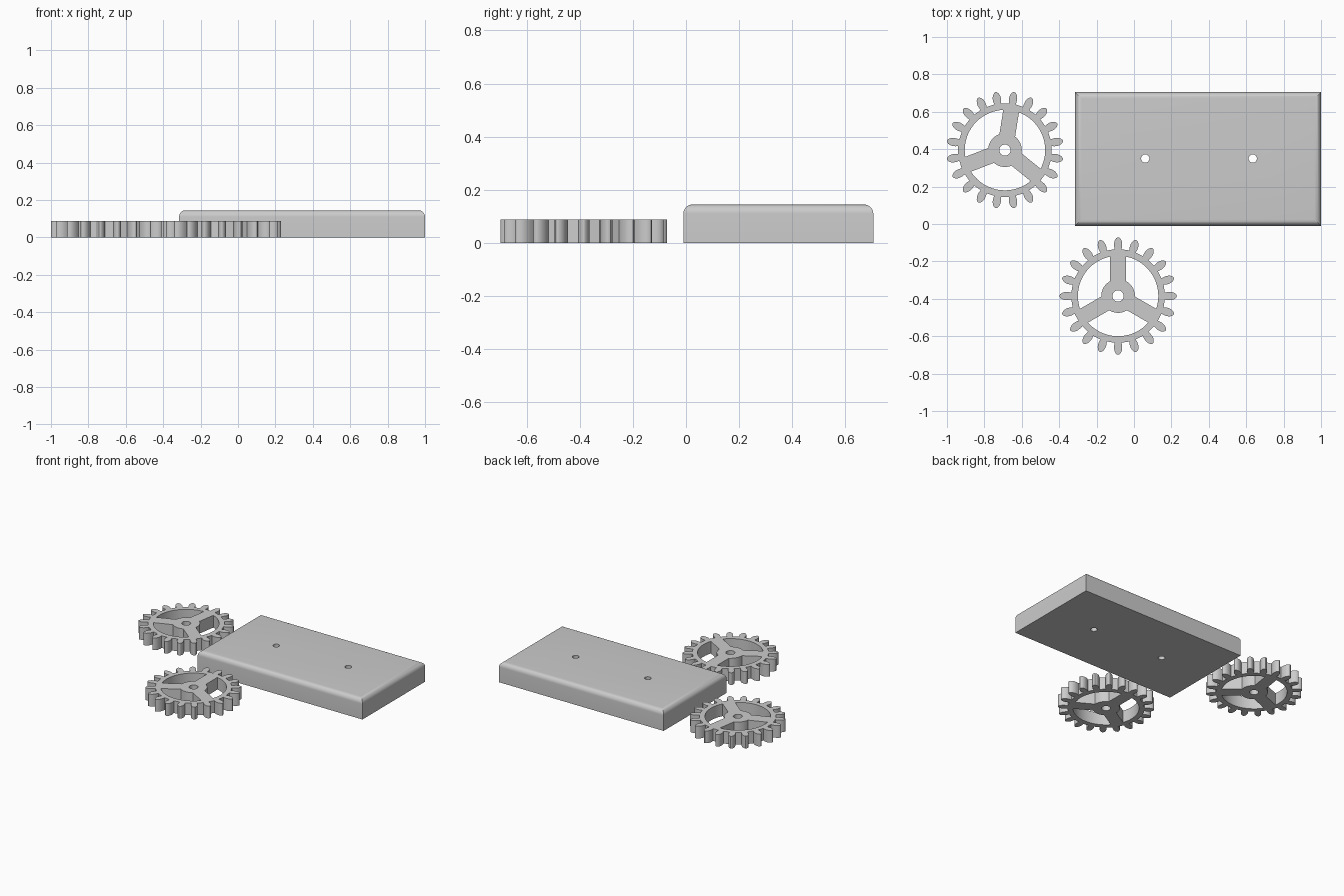
import bpy, bmesh, math
from math import sin, cos, radians, asin, pi

if "Cube" in bpy.data.objects:
    bpy.data.objects.remove(bpy.data.objects["Cube"])

H_GEAR, H_PLATE = 0.088, 0.145

grey = bpy.data.materials.new("light_grey")
grey.diffuse_color = (0.6, 0.6, 0.6, 1)
grey.use_nodes = True
grey.node_tree.nodes["Principled BSDF"].inputs["Base Color"].default_value = grey.diffuse_color


def arc(r, a0, a1, n):
    return [(r * cos(a0 + (a1 - a0) * i / n), r * sin(a0 + (a1 - a0) * i / n))
            for i in range(n + 1)]


def smooth(ob):
    bpy.ops.object.select_all(action='DESELECT')
    ob.select_set(True)
    bpy.context.view_layer.objects.active = ob
    bpy.ops.object.shade_smooth_by_angle(angle=radians(30))


def gear_outline(teeth=20):
    # one rounded tooth as (radius, half width), repeated round the rim
    half = [(0.250, 0.018), (0.265, 0.0213), (0.280, 0.022), (0.293, 0.0195),
            (0.304, 0.0145), (0.311, 0.008), (0.314, 0.003)]
    tooth = [(r, -w) for r, w in half] + [(r, w) for r, w in reversed(half)]
    pts = []
    for i in range(teeth):
        a = 2 * pi * i / teeth
        pts += [(r * cos(a) - w * sin(a), r * sin(a) + w * cos(a)) for r, w in tooth]
    return pts


def window(mid, r_in=0.09, r_out=0.215, spoke=0.085):
    # opening between two parallel-sided spokes
    a = pi / 3 - asin(spoke / 2 / r_out)
    b = pi / 3 - asin(spoke / 2 / r_in)
    return arc(r_out, mid - a, mid + a, 20) + arc(r_in, mid + b, mid - b, 10)


def make_gear(name, x, y, turn):
    cu = bpy.data.curves.new(name, 'CURVE')
    cu.dimensions = '2D'
    cu.fill_mode = 'BOTH'
    cu.extrude = H_GEAR / 2
    loops = [gear_outline(), arc(0.03, 0, 2 * pi, 32)[:-1]]
    loops += [window(radians(30 + 120 * k)) for k in range(3)]
    for pts in loops:
        s = cu.splines.new('POLY')
        s.points.add(len(pts) - 1)
        for p, (px, py) in zip(s.points, pts):
            p.co = (px, py, 0, 1)
        s.use_cyclic_u = True
    ob = bpy.data.objects.new(name, cu)
    bpy.context.collection.objects.link(ob)
    ob.location = (x, y, H_GEAR / 2)
    ob.rotation_euler.z = turn
    bpy.ops.object.select_all(action='DESELECT')
    ob.select_set(True)
    bpy.context.view_layer.objects.active = ob
    bpy.ops.object.convert(target='MESH')
    ob = bpy.context.view_layer.objects.active
    # weld caps to walls
    bm = bmesh.new()
    bm.from_mesh(ob.data)
    bmesh.ops.remove_doubles(bm, verts=bm.verts, dist=1e-5)
    bmesh.ops.recalc_face_normals(bm, faces=bm.faces)
    bm.to_mesh(ob.data)
    bm.free()
    ob.data.materials.clear()
    ob.data.materials.append(grey)
    smooth(ob)


make_gear("left_gear", -0.69, 0.395, radians(-9))
make_gear("front_gear", -0.085, -0.385, 0)

# base plate with rounded top edges
x0, x1, y0, y1 = -0.315, 1.0, -0.01, 0.705
bm = bmesh.new()
bmesh.ops.create_cube(bm, size=1)
for v in bm.verts:
    v.co = (x0 if v.co.x < 0 else x1, y0 if v.co.y < 0 else y1, 0 if v.co.z < 0 else H_PLATE)
top = [e for e in bm.edges if all(v.co.z > 0.1 for v in e.verts)]
bmesh.ops.bevel(bm, geom=top, offset=0.035, offset_type='OFFSET', segments=8,
                profile=0.5, affect='EDGES')
me = bpy.data.meshes.new("base_plate")
bm.to_mesh(me)
bm.free()
me.materials.append(grey)
plate = bpy.data.objects.new("base_plate", me)
bpy.context.collection.objects.link(plate)

# two axle holes
for i, hx in enumerate((0.06, 0.635)):
    bpy.ops.mesh.primitive_cylinder_add(vertices=32, radius=0.022, depth=0.5, location=(hx, 0.35, 0.07))
    cutter = bpy.context.active_object
    cutter.name = f"axle_hole_cutter_{i + 1}"
    cutter.data.materials.append(grey)
    mod = plate.modifiers.new(f"axle_hole_{i + 1}", 'BOOLEAN')
    mod.operation, mod.solver, mod.object = 'DIFFERENCE', 'EXACT', cutter
    bpy.context.view_layer.objects.active = plate
    bpy.ops.object.modifier_apply(modifier=mod.name)
    bpy.data.objects.remove(cutter)
smooth(plate)
